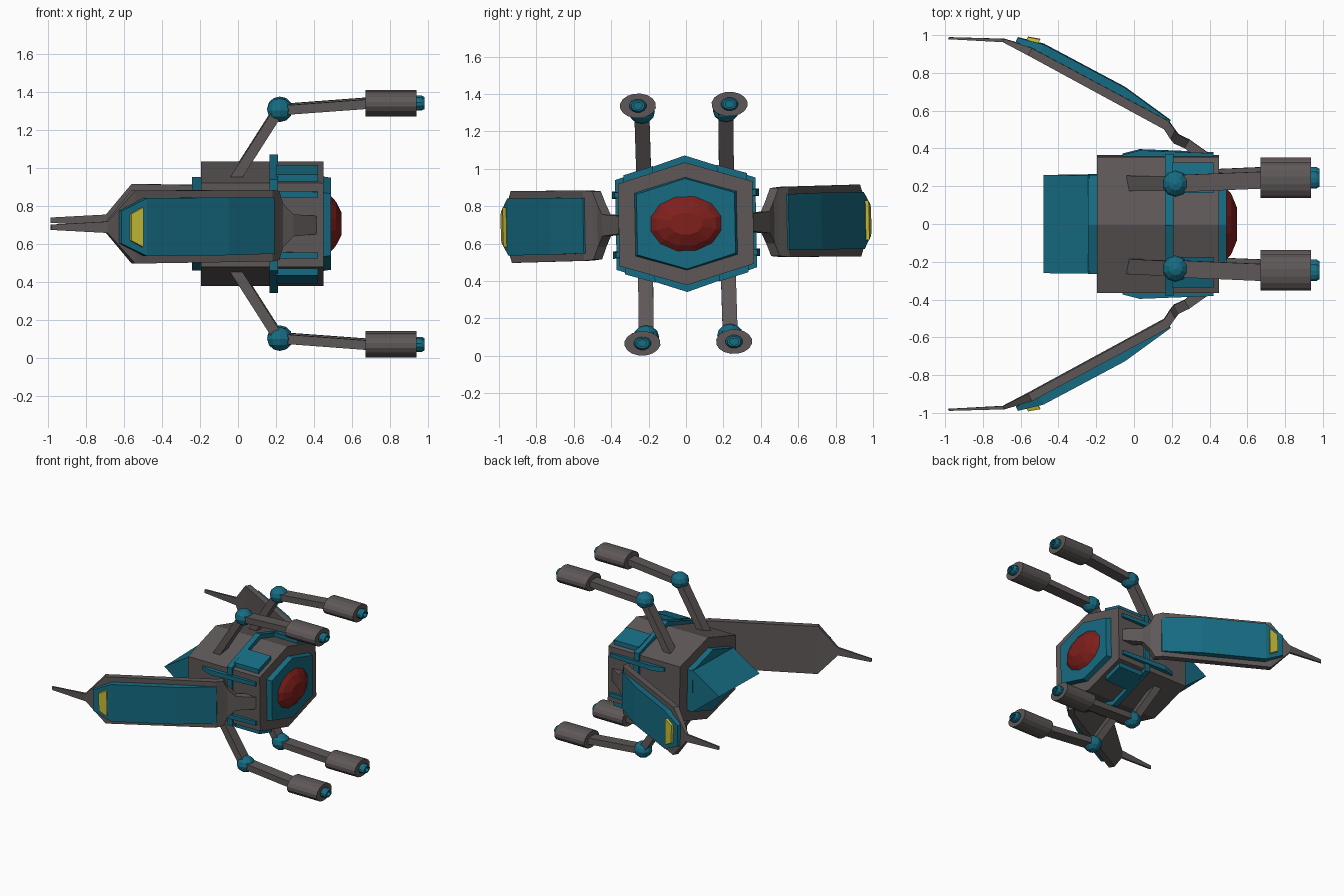
import bpy, bmesh
from math import cos, sin, pi
from mathutils import Vector, Matrix

if "Cube" in bpy.data.objects:
    bpy.data.objects.remove(bpy.data.objects["Cube"])

# whole ship is built around the origin, then rolled slightly and lifted
PLACE = Matrix.Translation((0, 0, 0.706)) @ Matrix.Rotation(0.019, 4, 'X')


def material(name, rgb):
    m = bpy.data.materials.new(name)
    m.diffuse_color = (*rgb, 1)
    m.use_nodes = True
    m.node_tree.nodes["Principled BSDF"].inputs["Base Color"].default_value = m.diffuse_color
    return m


GREY = material("dark_grey", (0.112, 0.098, 0.096))
TEAL = material("teal", (0.008, 0.15, 0.225))
RED = material("red", (0.21, 0.014, 0.011))
YELLOW = material("yellow", (0.57, 0.50, 0.037))


def finish(bm, name, mat, scale=(1, 1, 1)):
    for v in bm.verts:
        v.co = PLACE @ Vector(a * b for a, b in zip(v.co, scale))
    bmesh.ops.recalc_face_normals(bm, faces=bm.faces)
    me = bpy.data.meshes.new(name)
    bm.to_mesh(me)
    bm.free()
    me.materials.append(mat)
    ob = bpy.data.objects.new(name, me)
    bpy.context.collection.objects.link(ob)
    return ob


def loft(name, rings, mat, scale=(1, 1, 1)):
    """Skin equal-length point rings and cap both ends."""
    bm = bmesh.new()
    vs = [[bm.verts.new(p) for p in r] for r in rings]
    n = len(vs[0])
    for a, b in zip(vs, vs[1:]):
        for i in range(n):
            j = (i + 1) % n
            bm.faces.new((a[i], a[j], b[j], b[i]))
    bm.faces.new(vs[0])
    bm.faces.new(vs[-1])
    return finish(bm, name, mat, scale)


def hexagon(x, w, side, top):
    return [(x, 0, top), (x, w, side), (x, w, -side),
            (x, 0, -top), (x, -w, -side), (x, -w, side)]


def ellipse(x, ry, rz, cy=0, cz=0, n=12):
    return [(x, cy + ry * cos(2 * pi * (i + .5) / n),
             cz + rz * sin(2 * pi * (i + .5) / n)) for i in range(n)]


def beam(name, a, b, width, thick, mat, scale):
    """Box beam between two points, width along y."""
    a, b = Vector(a), Vector(b)
    d = (b - a).normalized()
    n = Vector((d.z, 0, -d.x)).normalized() * thick / 2
    y = Vector((0, width / 2, 0))
    loft(name, [[c + n + y, c + n - y, c - n - y, c - n + y] for c in (a, b)],
         mat, scale)


# hull, collar ring, nose plate and tail plate
loft("hull", [hexagon(-.195, .36, .22, .328), hexagon(.45, .36, .22, .328)], GREY)
loft("collar_ring", [hexagon(.165, .375, .24, .365), hexagon(.21, .375, .24, .365)], TEAL)
loft("nose_plate", [hexagon(.44, .275, .17, .25), hexagon(.49, .262, .162, .242)], TEAL)
loft("tail_plate", [hexagon(-.19, .262, .165, .245), hexagon(-.243, .262, .165, .245)], TEAL)

# tail wedge closing to a horizontal edge
bm = bmesh.new()
for y in (.26, -.26):
    for x, z in ((-.235, .172), (-.235, -.172), (-.48, .02)):
        bm.verts.new((x, y, z))
bmesh.ops.convex_hull(bm, input=bm.verts)
bmesh.ops.dissolve_limit(bm, angle_limit=.01, verts=bm.verts, edges=bm.edges)
finish(bm, "tail_wedge", TEAL)

# cockpit dome
loft("cockpit_dome", [ellipse(.485, .20, .155), ellipse(.515, .165, .12),
                      ellipse(.545, .09, .06)], RED)

# parts repeated in all four quadrants
for sy, side in ((1, "left"), (-1, "right")):
    for sz, level in ((1, "upper"), (-1, "lower")):
        s, tag = (1, sy, sz), f"{level}_{side}"
        # raised panel on the sloping hull face
        prof = [(.17, .27), (.33, .225), (.33, .265), (.17, .312)]
        loft("hull_panel_" + tag, [[(x, *p) for p in prof] for x in (.20, .42)], TEAL, s)
        # side rail with tapered back end
        loft("side_rail_" + tag,
             [[(x, .35, z0), (x, y, z0), (x, y, z1), (x, .35, z1)]
              for x, y, z0, z1 in ((-.06, .37, .15, .18), (.03, .393, .14, .18),
                                   (.42, .378, .145, .175))], TEAL, s)
        # gun arm with elbow ball
        beam("gun_strut_" + tag, (-.04, .22, .20), (.215, .225, .60), .08, .055, GREY, s)
        beam("gun_arm_" + tag, (.215, .225, .60), (.69, .245, .635), .09, .05, GREY, s)
        bm = bmesh.new()
        bmesh.ops.create_uvsphere(bm, u_segments=10, v_segments=6, radius=1,
                                  matrix=Matrix.Translation((.22, .225, .602))
                                  @ Matrix.Diagonal((.07, .07, .063, 1)))
        finish(bm, "elbow_ball_" + tag, TEAL, s)
        # gun barrel and hollow muzzle
        loft("gun_barrel_" + tag, [ellipse(x, .097, .066, .245, .635, 16)
                                   for x in (.67, .938)], GREY, s)
        loft("muzzle_" + tag, [ellipse(x, r * 1.3, r, .245, .635)
                               for x, r in ((.93, .036), (.965, .036), (.982, .028),
                                            (.982, .018), (.95, .018))], TEAL, s)

# wings: upright plates swept back, with a strut at the root and a spike at the tip
N = Vector((.474, .881, 0))


def plate_ring(x, y, half, inner, outer):
    c, z = Vector((x, y, 0)), Vector((0, 0, half))
    return [c + N * inner - z, c + N * outer - z, c + N * outer + z, c + N * inner + z]


def wing_y(x):
    return .53 + (.165 - x) * .538


wing = [(.40, .335, .048, .03), (.28, .425, .058, .026), (.225, .45, .115, .026),
        (.205, .475, .182, .026), (.17, .527, .188, .025), (-.55, .915, .192, .022),
        (-.69, .972, .03, .010), (-.983, .984, .014, .006)]
panel = [(.178, .148, .03), (-.08, .152, .07), (-.51, .152, .068), (-.63, .085, .034)]
lamp = [(-.535, .105, .082), (-.59, .07, .062)]
for sy, side in ((1, "left"), (-1, "right")):
    s = (1, sy, 1)
    loft("wing_" + side, [plate_ring(x, y, h, -t, t) for x, y, h, t in wing], GREY, s)
    loft("wing_panel_" + side, [plate_ring(x, wing_y(x), h, .01, t)
                                for x, h, t in panel], TEAL, s)
    loft("wing_lamp_" + side, [plate_ring(x, wing_y(x), h, .03, t)
                               for x, h, t in lamp], YELLOW, s)
